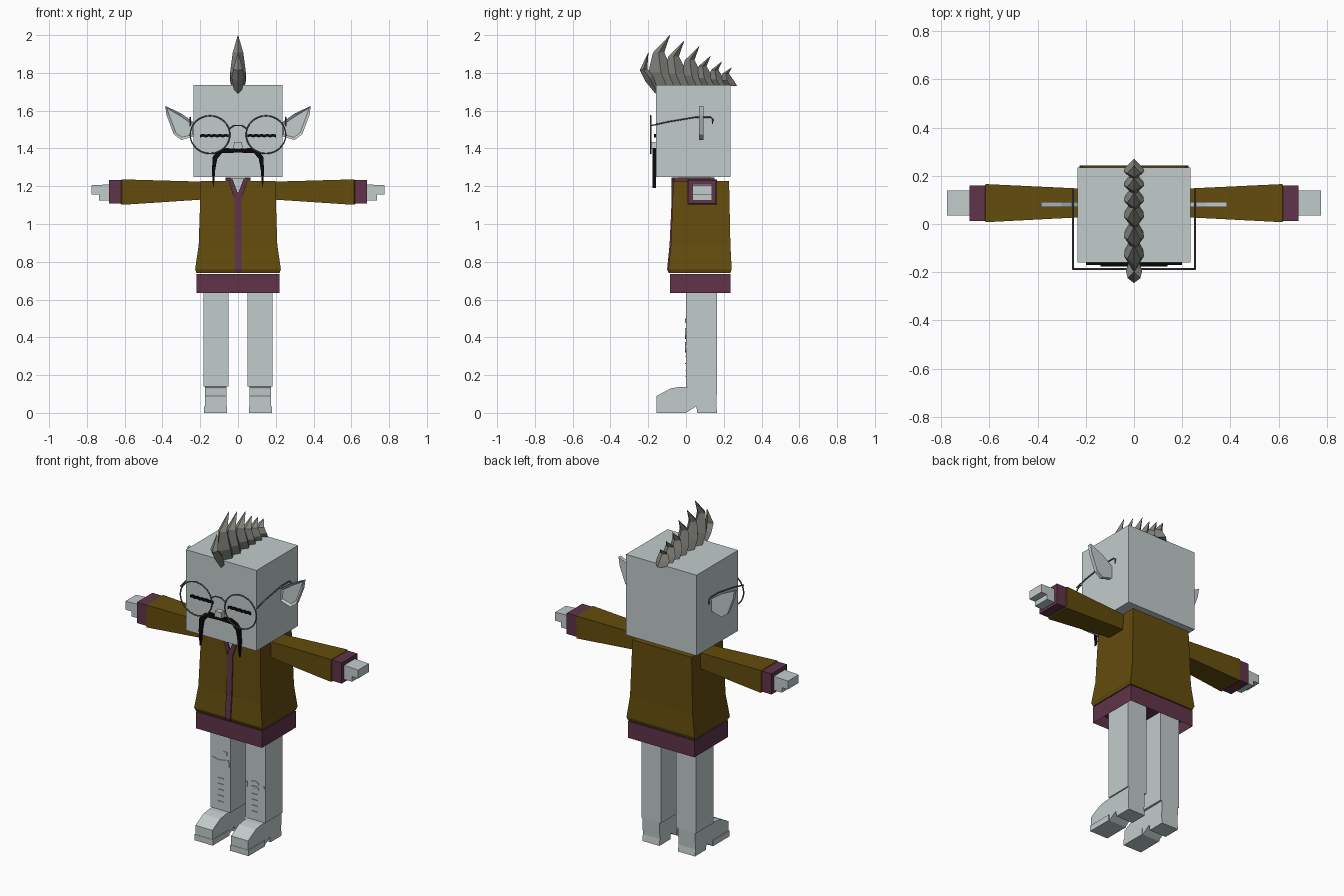
import bpy
import bmesh
import math
from mathutils import Vector

default_cube = bpy.data.objects.get("Cube")
if default_cube:
    bpy.data.objects.remove(default_cube, do_unlink=True)


def make_material(name, red, green, blue):
    material = bpy.data.materials.new(name)
    material.use_nodes = True
    colour = (red, green, blue, 1)
    material.diffuse_color = colour
    material.node_tree.nodes["Principled BSDF"].inputs["Base Color"].default_value = colour
    return material


PALE = make_material("pale grey", .54, .6, .6)
BROWN = make_material("jacket brown", .125, .072, .004)
PLUM = make_material("plum trim", .115, .034, .068)
BLACK = make_material("black", .003, .003, .003)
HAIR = make_material("hair grey", .23, .23, .205)
FRAME = make_material("spectacle grey", .13, .14, .14)
SIDES = (("left", 1), ("right", -1))


def finish(name, bm, material):
    """Turn a bmesh into a named, flat-shaded object."""
    bmesh.ops.recalc_face_normals(bm, faces=bm.faces)
    mesh = bpy.data.meshes.new(name)
    bm.to_mesh(mesh)
    bm.free()
    mesh.materials.append(material)
    obj = bpy.data.objects.new(name, mesh)
    bpy.context.scene.collection.objects.link(obj)
    return obj


def skin_rings(bm, rings):
    """Bridge successive rings of points and cap both ends."""
    rows = [[bm.verts.new(p) for p in ring] for ring in rings]
    count = len(rows[0])
    for lower, upper in zip(rows, rows[1:]):
        for i in range(count):
            j = (i + 1) % count
            bm.faces.new((lower[i], lower[j], upper[j], upper[i]))
    first = bm.faces.new(rows[0])
    bm.faces.new(rows[-1])
    return first


def loft(name, sections, material, axis="z", side=1, recess=0):
    """Rectangles (t, u0, u1, v0, v1) joined along x or z; recess hollows the first end."""
    rings = []
    for t, u0, u1, v0, v1 in sections:
        corners = ((u0, v0), (u1, v0), (u1, v1), (u0, v1))
        if axis == "z":
            rings.append([(side * u, v, t) for u, v in corners])
        else:
            rings.append([(side * t, u, v) for u, v in corners])
    bm = bmesh.new()
    first = skin_rings(bm, rings)
    if recess:
        bmesh.ops.recalc_face_normals(bm, faces=bm.faces)
        bmesh.ops.inset_region(bm, faces=[first], thickness=.02)
        bmesh.ops.translate(bm, verts=first.verts, vec=(0, 0, recess))
    return finish(name, bm, material)


def box(name, x0, x1, y0, y1, z0, z1, material, side=1):
    return loft(name, [(z0, x0, x1, y0, y1), (z1, x0, x1, y0, y1)], material, side=side)


def prism(name, outline, start, end, material, axis="y", side=1, recess=0):
    """Extrude an outline: (x, z) along y, or (y, z) along x."""
    def place(a, b, depth):
        return (side * a, depth, b) if axis == "y" else (side * depth, a, b)
    bm = bmesh.new()
    first = skin_rings(bm, [[place(a, b, d) for a, b in outline] for d in (start, end)])
    if recess:
        bmesh.ops.recalc_face_normals(bm, faces=bm.faces)
        bmesh.ops.inset_region(bm, faces=[first], thickness=.014)
        bmesh.ops.translate(bm, verts=first.verts, vec=(0, recess, 0))
    return finish(name, bm, material)


def wire(name, points, material, closed=False, radius=.004):
    curve = bpy.data.curves.new(name, "CURVE")
    curve.dimensions = "3D"
    curve.bevel_depth = radius
    curve.bevel_resolution = 1
    curve.use_fill_caps = True
    spline = curve.splines.new("POLY")
    spline.points.add(len(points) - 1)
    for point, co in zip(spline.points, points):
        point.co = (*co, 1)
    spline.use_cyclic_u = closed
    curve.materials.append(material)
    obj = bpy.data.objects.new(name, curve)
    bpy.context.scene.collection.objects.link(obj)
    return obj


def oval(x, z, width, height, count):
    turns = [math.tau * i / count for i in range(count)]
    return [(x + width * math.cos(a), z + height * math.sin(a)) for a in turns]


# Head, neck and nose
box("head", -.235, .235, -.16, .235, 1.25, 1.735, PALE)
box("neck", -.04, .04, -.04, .13, 1.2, 1.25, PALE)
prism("nose", [(-.025, 1.4), (.025, 1.4), (.02, 1.435), (-.02, 1.435)], -.19, -.16, PALE)

# Jacket body, hem band, zip and collar
jacket = [(.74, .22, -.085, .235), (.76, .227, -.093, .242),
          (.89, .208, -.08, .235), (1.228, .197, -.067, .228)]
loft("jacket_body", [(z, -x, x, y0, y1) for z, x, y0, y1 in jacket], BROWN)
loft("hem_band", [(z, -.22, .22, -.085, .235) for z in (.635, .735)], PLUM, recess=.06)
loft("zip_strip", [(min(z, 1.17), -.018, .018, y0 - .007, y0 + .01)
                   for z, x, y0, y1 in jacket], PLUM)
prism("throat", [(-.035, 1.24), (0, 1.15), (.035, 1.24)], -.07, -.04, PALE)
box("collar_back", -.065, .065, .12, .15, 1.22, 1.247, PLUM)
for label, side in SIDES:
    prism(label + "_collar_flap", [(.065, 1.247), (.03, 1.24), (.004, 1.17), (.018, 1.13),
                                   (.05, 1.225)], -.078, -.05, PLUM, side=side)
    box(label + "_collar_side", .04, .065, -.06, .14, 1.22, 1.247, PLUM, side)

    # Sleeve, cuff and stepped hand
    loft(label + "_sleeve", [(.18, .03, .145, 1.13, 1.224), (.605, .008, .165, 1.102, 1.236),
                             (.615, .008, .165, 1.102, 1.236), (.625, .02, .15, 1.11, 1.228)],
         BROWN, "x", side)
    loft(label + "_cuff", [(x, .012, .16, 1.108, 1.233) for x in (.618, .682)], PLUM, "x", side)
    prism(label + "_hand", [(.67, 1.21), (.775, 1.205), (.775, 1.155), (.735, 1.155),
                            (.735, 1.125), (.67, 1.125)], .035, .138, PALE, side=side)

    # Leg and heeled boot
    box(label + "_leg", .05, .182, 0, .165, .14, .72, PALE, side)
    prism(label + "_boot", [(-.155, .09), (-.08, .13), (-.03, .138), (.165, .14), (.16, .04),
                            (.165, 0), (.06, 0), (.055, .035), (0, 0), (-.155, 0)],
          .062, .175, PALE, "x", side)
    box(label + "_boot_sole", .058, .18, -.157, 0, 0, .035, PALE, side)

    # Pointed ear with a sunken front
    prism(label + "_ear", [(.23, 1.535), (.3, 1.585), (.385, 1.625), (.378, 1.575), (.34, 1.475),
                           (.3, 1.445), (.23, 1.465)], .07, .092, PALE, side=side, recess=.01)

    # Spectacle ring and temple arm
    rim = oval(side * .148, 1.473, .105, .1, 32)
    wire(label + "_spectacle_ring", [(x, -.187, z) for x, z in rim], FRAME, True)
    temple = [(-.187, 1.52), (-.1, 1.54), (.05, 1.565), (.13, 1.565), (.142, 1.555), (.14, 1.53)]
    wire(label + "_spectacle_arm", [(side * .253, y, z) for y, z in temple], FRAME)

    # Closed eye with ragged lashes
    top = [(.05 + .015 * i, 1.473 + .004 * (i % 2)) for i in range(11)]
    bottom = [(x, 1.458 + .005 * (i % 2)) for i, (x, z) in enumerate(top)]
    prism(label + "_closed_eye", top + bottom[::-1], -.169, -.16, BLACK, side=side)

wire("spectacle_bridge", [(-.045, -.187, 1.505), (-.02, -.187, 1.522), (.02, -.187, 1.522),
                          (.045, -.187, 1.505)], FRAME)

# Drooping moustache, mirrored from one half
outer = [(0, 1.397), (.07, 1.403), (.11, 1.385), (.134, 1.355), (.138, 1.28), (.132, 1.19)]
inner = [(.126, 1.22), (.12, 1.29), (.11, 1.345), (.085, 1.375), (0, 1.378)]
half = outer + inner
prism("moustache", half + [(-x, z) for x, z in half[-2:0:-1]], -.177, -.16, BLACK)

# Crest of curved spikes, each a four-sided tapering horn
spike_tips = [(-.085, 2), (-.01, 1.97), (.07, 1.94), (.13, 1.89), (.19, 1.86), (.243, 1.83)]
# Outline steps: height share, front offset, back offset, half width
spike_steps = [(-.04, -.08, .05, .036), (.25, -.115, .02, .042),
               (.65, -.09, -.03, .028), (1, -.001, .001, .001)]


def horn(name, rings):
    bm = bmesh.new()
    skin_rings(bm, [[front, (w, *mid), back, (-w, *mid)] for front, mid, back, w in
                    [((0, *f), Vector(f).lerp(Vector(b), .5), (0, *b), w) for f, b, w in rings]])
    return finish(name, bm, HAIR)


for number, (tip_y, tip_z) in enumerate(spike_tips):
    height = tip_z - 1.735
    scale = .3 + .7 * height / .265
    rings = []
    for share, front, back, width in spike_steps:
        z = 1.735 + share * height
        rings.append(((tip_y + front * scale, z), (tip_y + back * scale, z), width))
    horn("crest_spike_" + str(number + 1), rings)
horn("crest_front_spike", [((-.162, 1.69), (-.15, 1.72), .02), ((-.215, 1.755), (-.17, 1.79), .034),
                           ((-.245, 1.815), (-.205, 1.82), .026), ((-.2, 1.908), (-.199, 1.905), .001)])

# Worn patches and small stitches on the leg fronts
patches = {
    "torn_patch": [(-.17, .45), (-.13, .44), (-.06, .45), (-.055, .41), (-.09, .39), (-.155, .395)],
    "small_tear": [(-.13, .475), (-.1, .5), (-.07, .495), (-.075, .475)],
    "upper_knee_patch": oval(.112, .362, .028, .013, 10),
    "lower_knee_patch": oval(.112, .332, .028, .013, 10),
    "inner_knee_fray": oval(.058, .345, .007, .02, 6),
    "outer_knee_fray": oval(.17, .35, .007, .012, 6),
}
for name, outline in patches.items():
    prism(name, outline, -.004, .002, PALE)
for label, side in SIDES:
    for step in range(5):
        z = .19 + step * .035
        box(label + "_stitch_" + str(step + 1), .095, .13, -.005, .002, z, z + .003, PALE, side)
